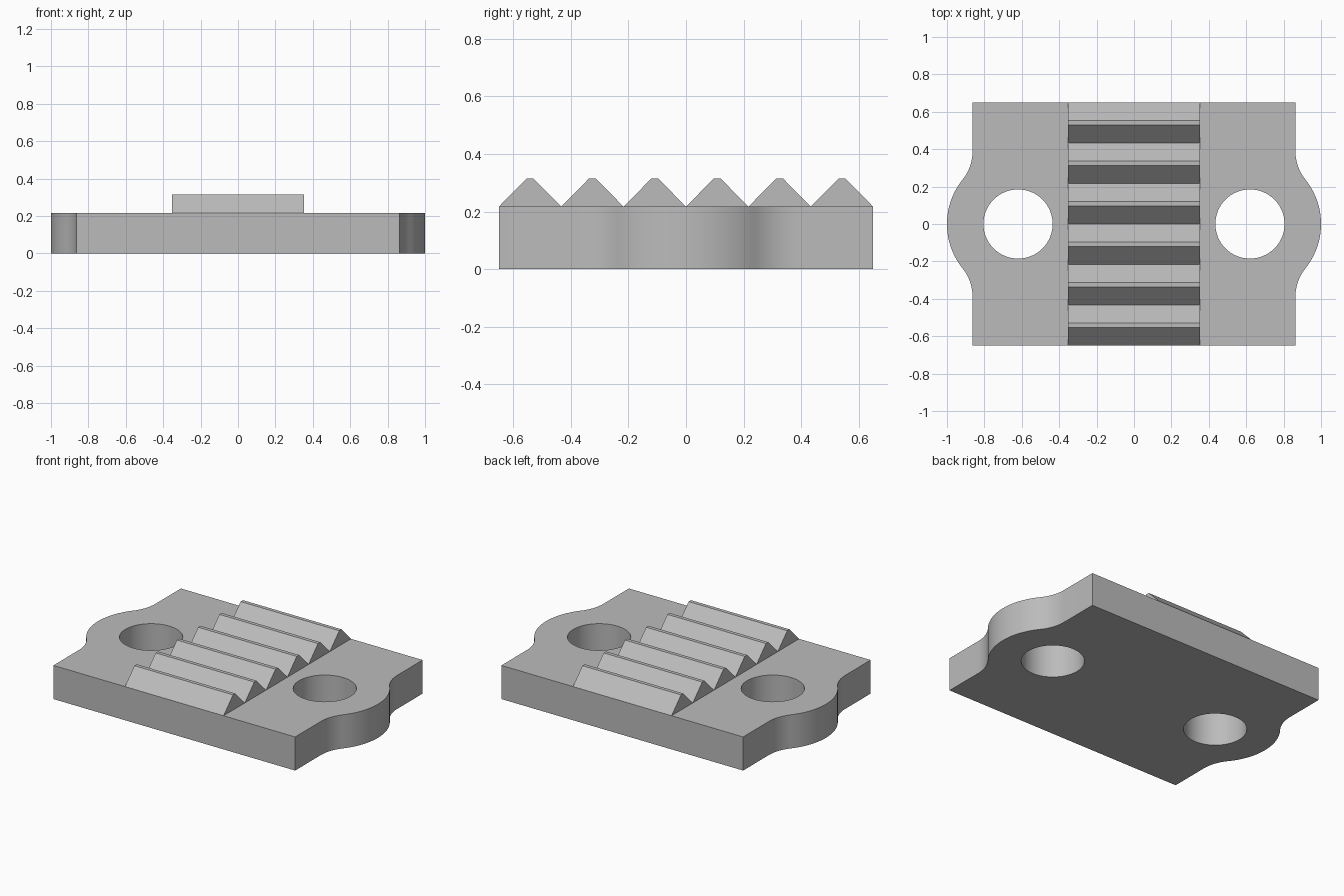
import bpy
import bmesh
from math import sin, cos, atan2, pi, radians

default = bpy.data.objects.get("Cube")
if default:
    bpy.data.objects.remove(default, do_unlink=True)

PLATE_TOP = 0.217
HALF_X, HALF_Y = 0.863, 0.65
HOLE_X, HOLE_R, LUG_R = 0.62, 0.185, 0.38
FILLET_Y = 0.39
TEETH, TOOTH_TOP, TOOTH_HALF, TIP = 6, 0.315, 0.352, 0.024

grey = bpy.data.materials.new("plain grey")
grey.use_nodes = True
colour = (0.5, 0.5, 0.5, 1)
grey.diffuse_color = colour
grey.node_tree.nodes["Principled BSDF"].inputs["Base Color"].default_value = colour


def arc(cx, cy, r, start, end, n):
    steps = [start + (end - start) * i / n for i in range(n + 1)]
    return [(cx + r * cos(a), cy + r * sin(a)) for a in steps]


# Plate outline: a rounded lug on each end, blended in by tangent fillets
d = HALF_X - HOLE_X
fillet_r = (d * d + FILLET_Y ** 2 - LUG_R ** 2) / (2 * (LUG_R - d))
fillet_x = HALF_X + fillet_r
meet = atan2(FILLET_Y, fillet_x - HOLE_X)
upper = arc(fillet_x, FILLET_Y, fillet_r, pi + meet, pi, 12)
lug = arc(HOLE_X, 0, LUG_R, -meet, meet, 28)
lower = [(x, -y) for x, y in reversed(upper)]
right_end = [(HALF_X, -HALF_Y)] + lower[:-1] + lug + upper[1:] + [(HALF_X, HALF_Y)]
outline = right_end + [(-x, -y) for x, y in right_end]
holes = [arc(s * HOLE_X, 0, HOLE_R, 0, 2 * pi, 64)[:-1] for s in (-1, 1)]

# Filled flat curve, extruded into the plate with two through holes
curve = bpy.data.curves.new("base_plate", "CURVE")
curve.dimensions = "2D"
curve.fill_mode = "BOTH"
curve.extrude = PLATE_TOP / 2
for loop in [outline] + holes:
    spline = curve.splines.new("POLY")
    spline.points.add(len(loop) - 1)
    for point, (x, y) in zip(spline.points, loop):
        point.co = (x, y, 0, 1)
    spline.use_cyclic_u = True
temp = bpy.data.objects.new("plate_curve", curve)
bpy.context.collection.objects.link(temp)
bpy.context.view_layer.update()
mesh = bpy.data.meshes.new_from_object(
    temp.evaluated_get(bpy.context.evaluated_depsgraph_get()))
bpy.data.objects.remove(temp, do_unlink=True)

bm = bmesh.new()
bm.from_mesh(mesh)
bmesh.ops.remove_doubles(bm, verts=bm.verts, dist=0.0001)
bmesh.ops.recalc_face_normals(bm, faces=bm.faces)
bmesh.ops.translate(bm, verts=bm.verts, vec=(0, 0, PLATE_TOP / 2))
bm.to_mesh(mesh)
bm.free()
mesh.materials.clear()
mesh.materials.append(grey)
plate = bpy.data.objects.new("base_plate", mesh)
bpy.context.collection.objects.link(plate)
bpy.context.view_layer.objects.active = plate
plate.select_set(True)
bpy.ops.object.shade_smooth_by_angle(angle=radians(30))

# Row of flat-tipped ridges across the middle of the plate
pitch = 2 * HALF_Y / TEETH
for i in range(TEETH):
    y = -HALF_Y + pitch * (i + 0.5)
    profile = [(y - pitch / 2, PLATE_TOP), (y + pitch / 2, PLATE_TOP),
               (y + TIP / 2, TOOTH_TOP), (y - TIP / 2, TOOTH_TOP)]
    bm = bmesh.new()
    face = bm.faces.new([bm.verts.new((-TOOTH_HALF, py, pz)) for py, pz in profile])
    side = bmesh.ops.extrude_face_region(bm, geom=[face])["geom"]
    moved = [v for v in side if isinstance(v, bmesh.types.BMVert)]
    bmesh.ops.translate(bm, verts=moved, vec=(2 * TOOTH_HALF, 0, 0))
    bmesh.ops.recalc_face_normals(bm, faces=bm.faces)
    ridge = bpy.data.meshes.new(f"ridge_{i + 1}")
    bm.to_mesh(ridge)
    bm.free()
    ridge.materials.append(grey)
    bpy.context.collection.objects.link(bpy.data.objects.new(f"ridge_{i + 1}", ridge))
